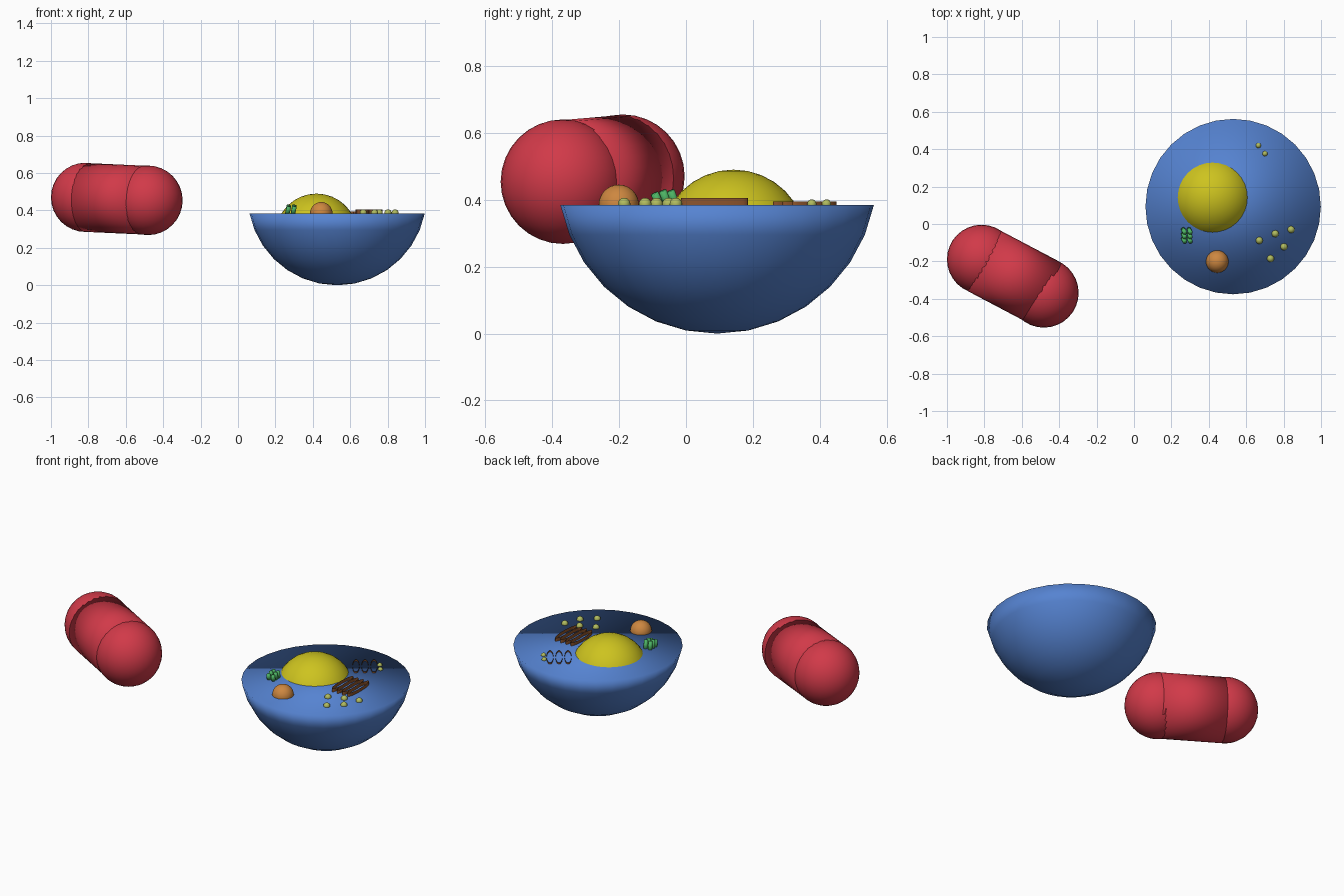
import bpy, bmesh
from math import sin, cos, pi, radians
from mathutils import Vector, Matrix

if "Cube" in bpy.data.objects:
    bpy.data.objects.remove(bpy.data.objects["Cube"])


def material(name, rgb):
    m = bpy.data.materials.new(name)
    m.diffuse_color = [(c / 255) ** 2.2 for c in rgb] + [1]
    m.use_nodes = True
    m.node_tree.nodes["Principled BSDF"].inputs["Base Color"].default_value = m.diffuse_color
    return m


BLUE = material("blue", (86, 130, 208))
RED = material("red", (208, 60, 74))
YELLOW = material("yellow", (204, 194, 36))
ORANGE = material("orange", (204, 134, 66))
GREEN = material("green", (78, 178, 100))
LIME = material("lime", (176, 186, 95))
BROWN = material("brown", (140, 85, 48))
RIM = 0.385


def finish(name, bm, mat, smooth=True):
    me = bpy.data.meshes.new(name)
    bm.to_mesh(me)
    bm.free()
    for p in me.polygons:
        p.use_smooth = smooth
    me.materials.append(mat)
    ob = bpy.data.objects.new(name, me)
    bpy.context.collection.objects.link(ob)
    return ob


def sphere(name, loc, r, mat, seg=32, rings=16):
    bm = bmesh.new()
    bmesh.ops.create_uvsphere(bm, u_segments=seg, v_segments=rings, radius=r,
                              matrix=Matrix.Translation(loc))
    return finish(name, bm, mat)


def rod(name, a, b, r, mat, seg=32):
    a, b = Vector(a), Vector(b)
    rot = (b - a).to_track_quat('Z', 'Y').to_matrix().to_4x4()
    bm = bmesh.new()
    bmesh.ops.create_cone(bm, cap_ends=True, segments=seg, radius1=r, radius2=r,
                          depth=(b - a).length,
                          matrix=Matrix.Translation((a + b) / 2) @ rot)
    return finish(name, bm, mat)


def ribbon_loops(name, center, angle, count, step, half_len, half_wid, height):
    """Upright, paper-thin oval walls set side by side."""
    bm = bmesh.new()
    rot = Matrix.Rotation(angle, 3, 'Z')
    n = 24
    for k in range(count):
        off = (k - (count - 1) / 2) * step
        rows = []
        for z in (RIM - 0.005, RIM + height):
            row = []
            for i in range(n):
                t = 2 * pi * i / n
                p = rot @ Vector((off + half_wid * cos(t), half_len * sin(t), 0))
                row.append(bm.verts.new((center[0] + p.x, center[1] + p.y, z)))
            rows.append(row)
        for i in range(n):
            j = (i + 1) % n
            bm.faces.new((rows[0][i], rows[0][j], rows[1][j], rows[1][i]))
    finish(name, bm, BROWN)


# Cell body: sphere cut off one ring below its equator, with a flat lid
R = 0.478
bm = bmesh.new()
bmesh.ops.create_uvsphere(bm, u_segments=32, v_segments=16, radius=R)
cut = -R * sin(pi / 16) + 0.005
bmesh.ops.delete(bm, geom=[v for v in bm.verts if v.co.z > cut], context='VERTS')
bmesh.ops.holes_fill(bm, edges=[e for e in bm.edges if e.is_boundary], sides=0)
bmesh.ops.translate(bm, verts=bm.verts, vec=(0.53, 0.093, R))
bmesh.ops.recalc_face_normals(bm, faces=bm.faces)
finish("cell_body", bm, BLUE)

# Large domes
sphere("nucleus", (0.42, 0.142, 0.271), 0.219, YELLOW)
sphere("vacuole", (0.445, -0.201, RIM), 0.06, ORANGE)

# Small beads
for i, (x, y, r) in enumerate([(0.67, -0.088, 0.019), (0.755, -0.052, 0.019),
                               (0.84, -0.03, 0.019), (0.802, -0.122, 0.019),
                               (0.73, -0.185, 0.019), (0.665, 0.42, 0.014),
                               (0.70, 0.376, 0.014)]):
    sphere(f"bead_{i + 1}", (x, y, RIM + 0.002), r, LIME, 16, 8)

# Folded membranes
ribbon_loops("folded_membrane_large", (0.70, 0.085), 0.0, 4, 0.035, 0.1, 0.019, 0.02)
ribbon_loops("folded_membrane_small", (0.61, 0.355), radians(35), 3, 0.05, 0.08, 0.019, 0.009)

# Bundle of short tubes
for i in range(2):
    for j in range(3):
        x, y = 0.266 + 0.03 * i, -0.084 + 0.024 * j
        rod(f"tube_{i + 1}_{j + 1}", (x - 0.003, y + 0.008, RIM - 0.005),
            (x + 0.006, y - 0.010, RIM + 0.034 + 0.008 * min(j, 1)), 0.012, GREEN, 12)

# Capsule: capped cylinder with a ball at each end
rod("capsule_body", (-0.805, -0.195, 0.469), (-0.475, -0.369, 0.454), 0.184, RED)
sphere("capsule_end_left", (-0.815, -0.189, 0.470), 0.185, RED)
sphere("capsule_end_right", (-0.482, -0.368, 0.454), 0.186, RED)
